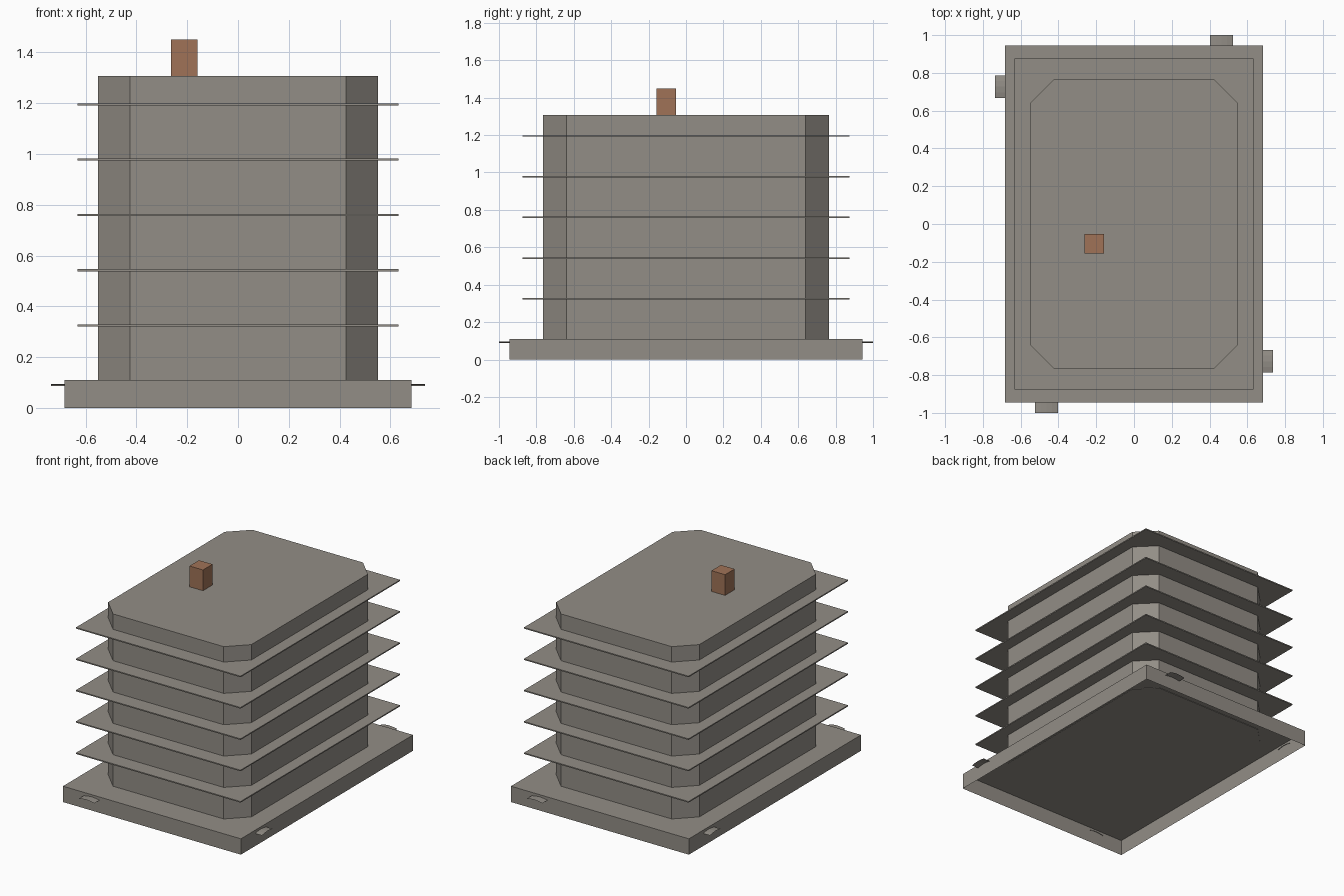
import bpy, bmesh, math

if "Cube" in bpy.data.objects:
    bpy.data.objects.remove(bpy.data.objects["Cube"])


def material(name, rgb):
    m = bpy.data.materials.new(name)
    m.diffuse_color = (*rgb, 1)
    m.use_nodes = True
    m.node_tree.nodes["Principled BSDF"].inputs["Base Color"].default_value = m.diffuse_color
    return m


GREY = material("warm_grey", (0.29, 0.27, 0.24))
COPPER = material("copper_brown", (0.35, 0.17, 0.095))


def add_object(name, bm, mat):
    me = bpy.data.meshes.new(name)
    bm.to_mesh(me)
    bm.free()
    me.materials.append(mat)
    ob = bpy.data.objects.new(name, me)
    bpy.context.collection.objects.link(ob)
    return ob


def prism(name, outline, z0, z1, mat, bottom=True):
    """Vertical prism over a counter-clockwise outline."""
    bm = bmesh.new()
    lo = [bm.verts.new((x, y, z0)) for x, y in outline]
    hi = [bm.verts.new((x, y, z1)) for x, y in outline]
    n = len(outline)
    for i in range(n):
        j = (i + 1) % n
        bm.faces.new((lo[i], lo[j], hi[j], hi[i]))
    bm.faces.new(hi)
    if bottom:
        bm.faces.new(lo[::-1])
    return add_object(name, bm, mat)


def rect(hx, hy, cx=0, cy=0):
    return [(cx + sx * hx, cy + sy * hy)
            for sx, sy in ((-1, -1), (1, -1), (1, 1), (-1, 1))]


def chamfered(hx, hy, c):
    return [(-hx + c, -hy), (hx - c, -hy), (hx, -hy + c), (hx, hy - c),
            (hx - c, hy), (-hx + c, hy), (-hx, hy - c), (-hx, -hy + c)]


# Base tray, open underneath
prism("base_tray", rect(0.683, 0.944), 0, 0.11, GREY, bottom=False)

# Main block with cut corners
prism("main_block", chamfered(0.55, 0.764, 0.125), 0.107, 1.306, GREY)

# Thin cooling fins
for i in range(5):
    z = 0.325 + i * 0.2175
    prism(f"fin_{i + 1}", rect(0.632, 0.875), z - 0.004, z + 0.004, GREY)

# Terminal post on top
prism("top_post", rect(0.052, 0.052, -0.211, -0.105), 1.306, 1.45, COPPER)


# Slightly arched thin tabs, one per side of the base
def tab(name, angle, edge, reach, offset):
    bm = bmesh.new()
    rows = []
    for k in range(5):
        t = k / 4
        x = offset + (t - 0.5) * 0.12
        z = 0.087 + 0.008 * math.sin(math.pi * t)
        rows.append([bm.verts.new((x, y, z)) for y in (-edge + 0.004, -reach)])
    for a, b in zip(rows, rows[1:]):
        bm.faces.new((a[1], b[1], b[0], a[0]))
    ob = add_object(name, bm, GREY)
    ob.rotation_euler.z = angle


tab("front_tab", 0, 0.944, 1.0, -0.463)
tab("back_tab", math.pi, 0.944, 1.0, -0.463)
tab("right_tab", math.pi / 2, 0.683, 0.735, -0.727)
tab("left_tab", -math.pi / 2, 0.683, 0.735, -0.727)
